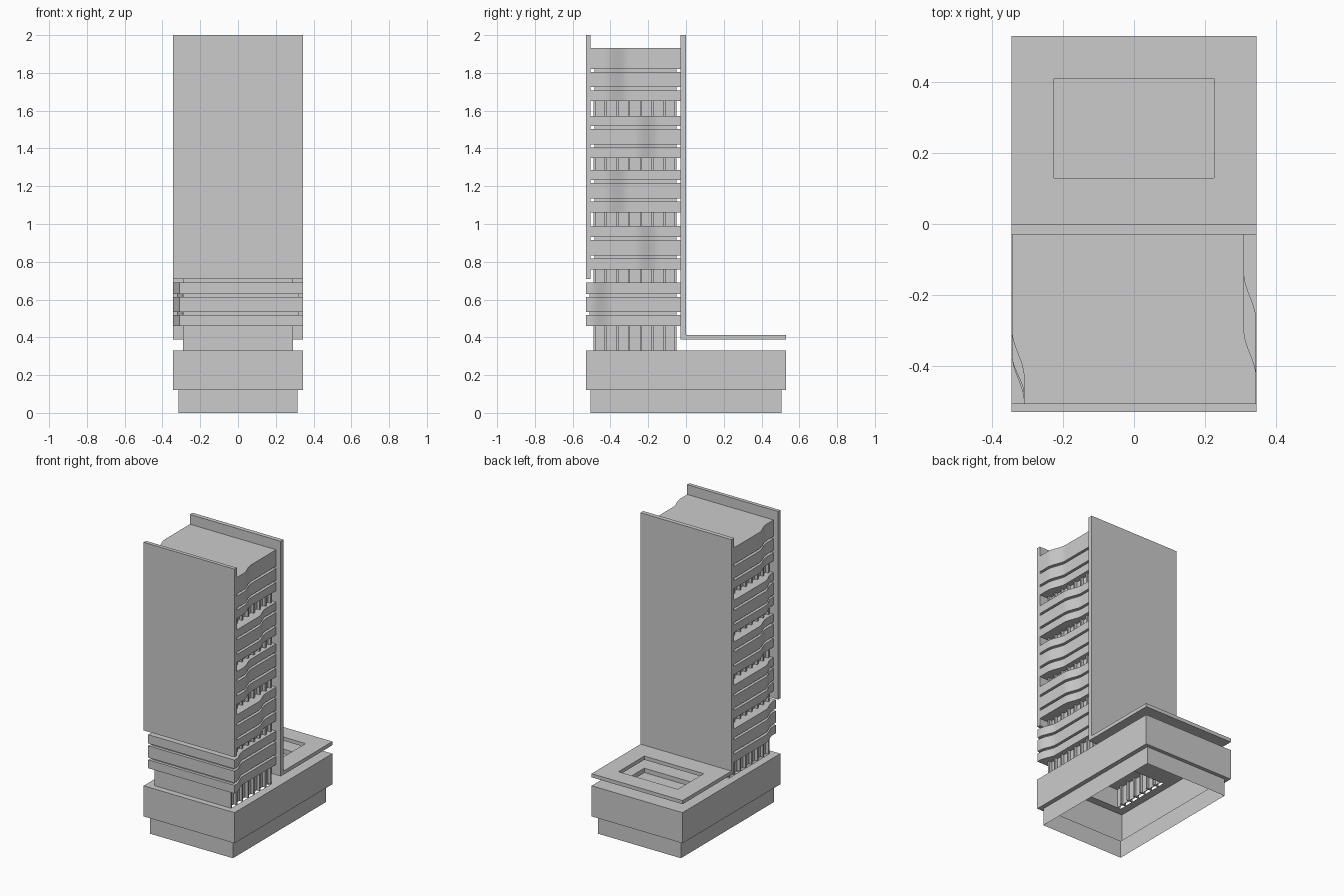
import bpy, bmesh, math

if "Cube" in bpy.data.objects:
    bpy.data.objects.remove(bpy.data.objects["Cube"])

W, D = 0.345, 0.53          # half width and half depth of the plot
CX, CY0, CY1 = 0.29, -0.49, -0.05   # recessed core


def finish(bm, name):
    bmesh.ops.remove_doubles(bm, verts=bm.verts, dist=1e-5)
    bmesh.ops.recalc_face_normals(bm, faces=bm.faces)
    me = bpy.data.meshes.new(name)
    bm.to_mesh(me)
    bm.free()
    ob = bpy.data.objects.new(name, me)
    bpy.context.collection.objects.link(ob)
    return ob


def add_loops(bm, loops, closed=False, caps=False):
    """Bridge equal-length rings of points with quads."""
    rings = [[bm.verts.new(p) for p in lp] for lp in loops]
    n = len(rings[0])
    pairs = list(zip(rings, rings[1:])) + ([(rings[-1], rings[0])] if closed else [])
    for a, b in pairs:
        for i in range(n):
            j = (i + 1) % n
            bm.faces.new((a[i], a[j], b[j], b[i]))
    if caps:
        bm.faces.new(rings[0])
        bm.faces.new(rings[-1])


def rect(x0, x1, y0, y1, z):
    return [(x0, y0, z), (x1, y0, z), (x1, y1, z), (x0, y1, z)]


def add_box(bm, x0, x1, y0, y1, z0, z1):
    add_loops(bm, [rect(x0, x1, y0, y1, z0), rect(x0, x1, y0, y1, z1)], caps=True)


def box(name, *dims):
    bm = bmesh.new()
    add_box(bm, *dims)
    return finish(bm, name)


# podium shell: plinth, overhang and body, open underneath
bm = bmesh.new()
add_loops(bm, [rect(-0.315, 0.315, -0.505, 0.505, 0), rect(-0.315, 0.315, -0.505, 0.505, 0.12),
               rect(-W, W, -D, D, 0.12), rect(-W, W, -D, D, 0.33)])
# podium roof with openings for the core and the courtyard
xs = [-W, -CX, -0.225, 0.225, CX, W]
ys = [-D, CY0, CY1, 0.13, 0.41, D]
for i in range(5):
    for j in range(5):
        if (j == 1 and 1 <= i <= 3) or (j == 3 and i == 2):
            continue
        bm.faces.new([bm.verts.new(p) for p in rect(xs[i], xs[i + 1], ys[j], ys[j + 1], 0.33)])
# shallow courtyard floor
court = (-0.225, 0.225, 0.13, 0.41)
add_loops(bm, [rect(*court, 0.33), rect(*court, 0.30)])
bm.faces.new([bm.verts.new(p) for p in rect(*court, 0.30)])
finish(bm, "podium")

# canopy slab with a rectangular opening
bm = bmesh.new()
outer = (-W, W, 0.0, D)
add_loops(bm, [rect(*outer, 0.388), rect(*outer, 0.413), rect(*court, 0.413), rect(*court, 0.388)],
          closed=True)
finish(bm, "canopy")

# tall blank walls
box("front_wall", -W, W, -D, -0.505, 0.71, 2.0)
box("rear_wall", -W, W, -0.03, 0.0, 0.388, 2.0)


def outline(y0, y1, right, left, inset=0.0):
    """Floor plan whose long sides step sideways through an S-curve."""
    def s_curve(x_front, x_rear, start, end):
        pts = []
        for k in range(13):
            t = k / 12
            s = t * t * (3 - 2 * t)
            pts.append((x_front + (x_rear - x_front) * s, start + (end - start) * t))
        return pts
    a, b, i = 0.344, 0.31, inset
    side_r = [(a - i, y0 + i)] + s_curve(a - i, b - i, *right) + [(b - i, y1 - i)]
    side_l = [(-b + i, y0 + i)] + s_curve(-b + i, -a + i, *left) + [(-a + i, y1 - i)]
    return side_r + side_l[::-1]


def add_prism(bm, pts, z0, z1):
    add_loops(bm, [[(x, y, z) for x, y in pts] for z in (z0, z1)], caps=True)


# floor groups: bottom, lower groove, upper groove, top, front y, right curve, left curve
groups = [
    (0.46, 0.525, 0.622, 0.69, -D, (-0.51, -0.39), (-0.50, -0.37)),
    (0.76, 0.825, 0.922, 0.99, -0.505, (-0.27, -0.14), (-0.48, -0.37)),
    (1.062, 1.127, 1.225, 1.287, -0.505, (-0.43, -0.30), (-0.43, -0.30)),
    (1.35, 1.412, 1.51, 1.573, -0.505, (-0.27, -0.14), (-0.48, -0.37)),
    (1.652, 1.716, 1.812, 1.933, -0.505, (-0.43, -0.30), (-0.43, -0.30)),
]
for n, (z0, g0, g1, z1, y0, right, left) in enumerate(groups):
    bm = bmesh.new()
    full = outline(y0, -0.03, right, left)
    inner = outline(y0, -0.03, right, left, 0.02)
    h = 0.008
    # three wavy bands separated by two inset grooves
    levels = [(full, z0), (full, g0 - h), (inner, g0 - h), (inner, g0 + h), (full, g0 + h),
              (full, g1 - h), (inner, g1 - h), (inner, g1 + h), (full, g1 + h), (full, z1)]
    add_loops(bm, [[(x, y, z) for x, y in pts] for pts, z in levels], caps=True)
    ob = finish(bm, f"wavy_floors_{n + 1}")
    bpy.ops.object.select_all(action='DESELECT')
    ob.select_set(True)
    bpy.context.view_layer.objects.active = ob
    bpy.ops.object.shade_smooth_by_angle(angle=math.radians(30))

# recessed core storeys between the floor groups: end walls, glazing and fins
bottoms = [0.33] + [g[3] for g in groups[:-1]]
for n, (z0, g) in enumerate(zip(bottoms, groups)):
    z1 = g[0]
    bm = bmesh.new()
    add_box(bm, -CX, CX, CY0, CY0 + 0.012, z0, z1)
    add_box(bm, -CX, CX, CY1 - 0.012, CY1, z0, z1)
    for s in (-1, 1):
        gx = sorted((s * 0.265, s * 0.27))
        add_box(bm, *gx, CY0 + 0.012, CY1 - 0.012, z0, z1)
        fx = sorted((s * 0.25, s * CX))
        for k in range(1, 7):
            y = CY0 + (CY1 - CY0) * k / 7
            add_box(bm, *fx, y - 0.006, y + 0.006, z0, z1)
    finish(bm, f"core_storey_{n + 1}")
